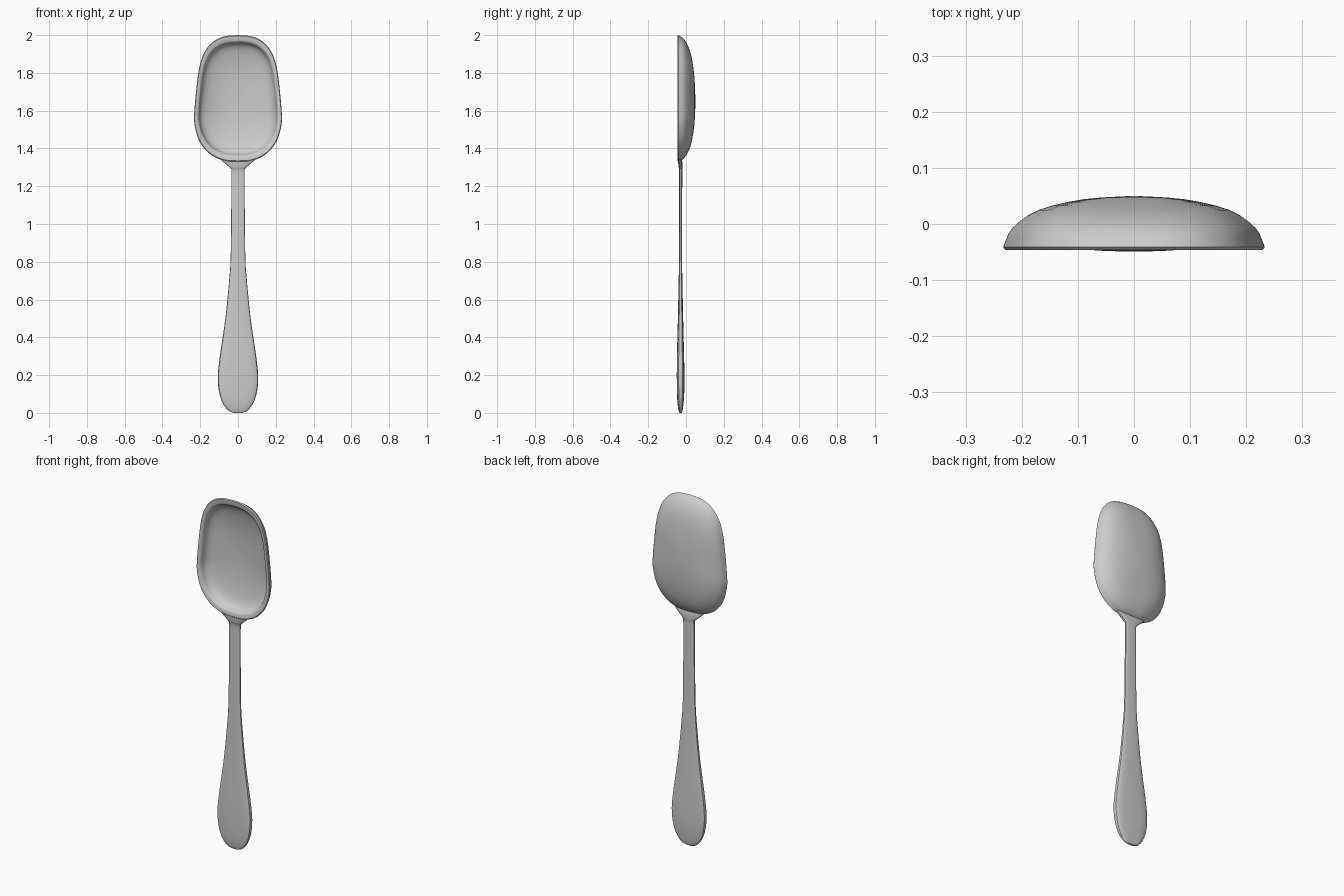
import bpy, bmesh
from math import cos, sin, pi, copysign

if "Cube" in bpy.data.objects:
    bpy.data.objects.remove(bpy.data.objects["Cube"])


def smooth_path(pts, steps):
    """Catmull-Rom interpolation through tuples of any size."""
    p = [pts[0]] + pts + [pts[-1]]
    out = []
    for i in range(1, len(p) - 2):
        for k in range(steps):
            t = k / steps
            out.append(tuple(
                0.5 * (2*b + (c-a)*t + (2*a-5*b+4*c-d)*t*t + (3*b-a-3*c+d)*t**3)
                for a, b, c, d in zip(p[i-1], p[i], p[i+1], p[i+2])))
    return out + [pts[-1]]


def loft(name, rings):
    """Skin closed rings of points and cap both ends."""
    bm = bmesh.new()
    loops = [[bm.verts.new(co) for co in r] for r in rings]
    n = len(loops[0])
    for a, b in zip(loops, loops[1:]):
        for i in range(n):
            j = (i + 1) % n
            bm.faces.new((a[i], a[j], b[j], b[i]))
    bm.faces.new(loops[0])
    bm.faces.new(loops[-1])
    bmesh.ops.recalc_face_normals(bm, faces=bm.faces)
    me = bpy.data.meshes.new(name)
    bm.to_mesh(me)
    bm.free()
    ob = bpy.data.objects.new(name, me)
    bpy.context.collection.objects.link(ob)
    bpy.context.view_layer.objects.active = ob
    ob.select_set(True)
    bpy.ops.object.shade_smooth_by_angle(angle=0.7)
    ob.select_set(False)
    return ob


# Bowl: half outline (x, z), mirrored, then shrunk ring by ring to form a shell
half = [(0, 2.0), (0.07, 1.994), (0.13, 1.967), (0.178, 1.91), (0.205, 1.83),
        (0.22, 1.72), (0.231, 1.60), (0.231, 1.53), (0.208, 1.445),
        (0.165, 1.385), (0.115, 1.35), (0.06, 1.333), (0, 1.33)]
right = smooth_path(half, 3)
outline = right + [(-x, z) for x, z in right[-2:0:-1]]
CZ = 1.645
# (scale, y): centre of the back, round the rim, centre of the hollow
back = smooth_path([(0.02, 0.05), (0.39, 0.044), (0.73, 0.025),
                    (0.925, -0.006), (0.985, -0.032), (1.0, -0.041)], 3)
rim = [(0.985, -0.046), (0.92, -0.045), (0.90, -0.041)]
hollow = smooth_path([(0.885, -0.03), (0.84, -0.008), (0.7, 0.012),
                      (0.39, 0.03), (0.02, 0.036)], 3)
loft("spoon_bowl", [[(x*s, y, CZ + (z - CZ)*s) for x, z in outline]
                    for s, y in back + rim + hollow])

# Handle: stations of (z, half width, front y, back y)
stations = [(0.0, 0.022, -0.034, -0.022), (0.012, 0.05, -0.039, -0.018),
            (0.05, 0.08, -0.045, -0.013), (0.11, 0.1, -0.048, -0.009),
            (0.19, 0.107, -0.049, -0.008), (0.3, 0.096, -0.048, -0.010),
            (0.5, 0.067, -0.043, -0.015), (0.7, 0.047, -0.039, -0.019),
            (0.82, 0.039, -0.037, -0.021), (1.05, 0.036, -0.036, -0.021),
            (1.27, 0.035, -0.036, -0.019), (1.295, 0.041, -0.038, -0.018),
            (1.32, 0.068, -0.041, -0.018), (1.342, 0.092, -0.043, -0.022)]


def section(z, w, f, b, n=20):
    """Flattened rounded cross-section."""
    def sq(v, e):
        return copysign(abs(v)**e, v)
    return [(w*sq(cos(2*pi*i/n), 0.7), (f+b)/2 + (b-f)/2*sq(sin(2*pi*i/n), 0.6), z)
            for i in range(n)]


loft("spoon_handle", [section(*s) for s in smooth_path(stations, 3)])
